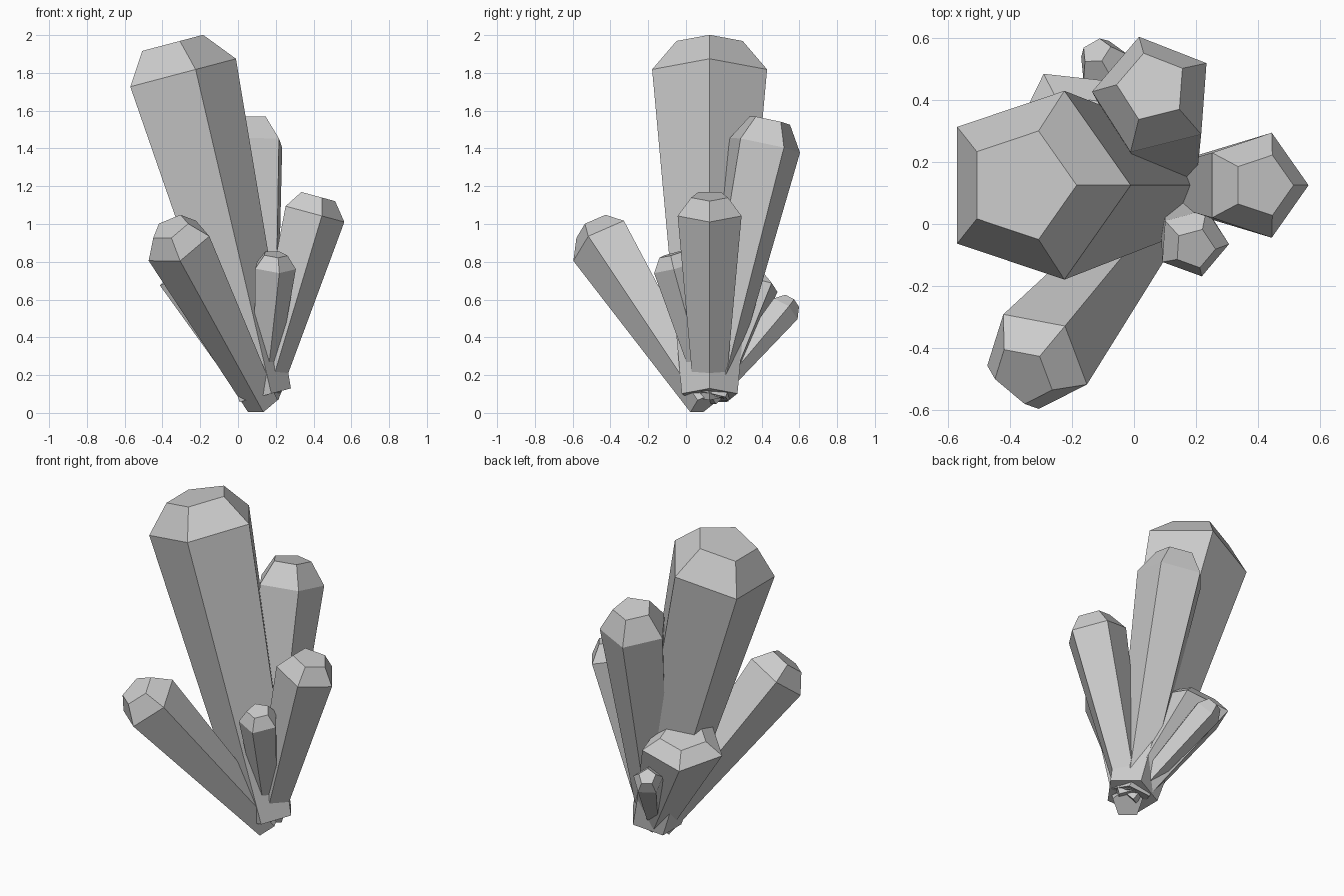
import bpy, bmesh, math
from mathutils import Vector

if "Cube" in bpy.data.objects:
    bpy.data.objects.remove(bpy.data.objects["Cube"])

SIDES = 5


def ring(bm, centre, normal, radius, azimuth):
    # Pentagon square to the crystal's axis, one corner pointing to the azimuth
    a = math.radians(azimuth)
    u = Vector((math.cos(a), math.sin(a), 0))
    u = (u - normal * u.dot(normal)).normalized()
    v = normal.cross(u)
    verts = []
    for i in range(SIDES):
        t = 2 * math.pi * i / SIDES
        verts.append(bm.verts.new(centre + radius * (u * math.cos(t) + v * math.sin(t))))
    return verts


def crystal(name, base, shoulder, radius, tip, azimuth, facing=None):
    # Shaft widening from base to shoulder, then a bevelled tip with a flat cap
    base, shoulder = Vector(base), Vector(shoulder)
    axis = (shoulder - base).normalized()
    normal = Vector(facing).normalized() if facing else axis
    bm = bmesh.new()
    rings = [ring(bm, base, normal, radius * 0.485, azimuth),
             ring(bm, shoulder, normal, radius, azimuth),
             ring(bm, shoulder + normal * tip, normal, radius * 0.575, azimuth)]
    for low, high in zip(rings, rings[1:]):
        for i in range(SIDES):
            j = (i + 1) % SIDES
            bm.faces.new((low[i], low[j], high[j], high[i]))
    bm.faces.new(rings[0][::-1])
    bm.faces.new(rings[-1])
    mesh = bpy.data.meshes.new(name)
    bm.to_mesh(mesh)
    bm.free()
    bpy.context.collection.objects.link(bpy.data.objects.new(name, mesh))


# Cluster: name, base centre, shoulder centre, radius, tip height, corner azimuth
root = (0.13, 0.125, 0.09)
crystal("main_crystal", root, (-0.32, 0.125, 1.793), 0.32, 0.167, 0)
crystal("back_crystal", (0.12, 0.13, 0.09), (0.064, 0.414, 1.42), 0.20, 0.133, 104)
crystal("right_crystal", root, (0.391, 0.125, 1.057), 0.178, 0.094, 0)
crystal("front_left_crystal", (0.13, 0.10, 0.05), (-0.315, -0.438, 0.90), 0.185, 0.105, 50)
crystal("small_front_crystal", root, (0.19, -0.06, 0.772), 0.117, 0.07, -75)
crystal("wide_back_crystal", (0.13, 0.125, 0.09), (-0.18, 0.28, 0.70), 0.24, 0.07, 119,
        facing=(-0.14, 0.2, 0.95))
crystal("small_back_crystal", (0.13, 0.125, 0.07), (-0.10, 0.52, 0.545), 0.088, 0.063, -60)
